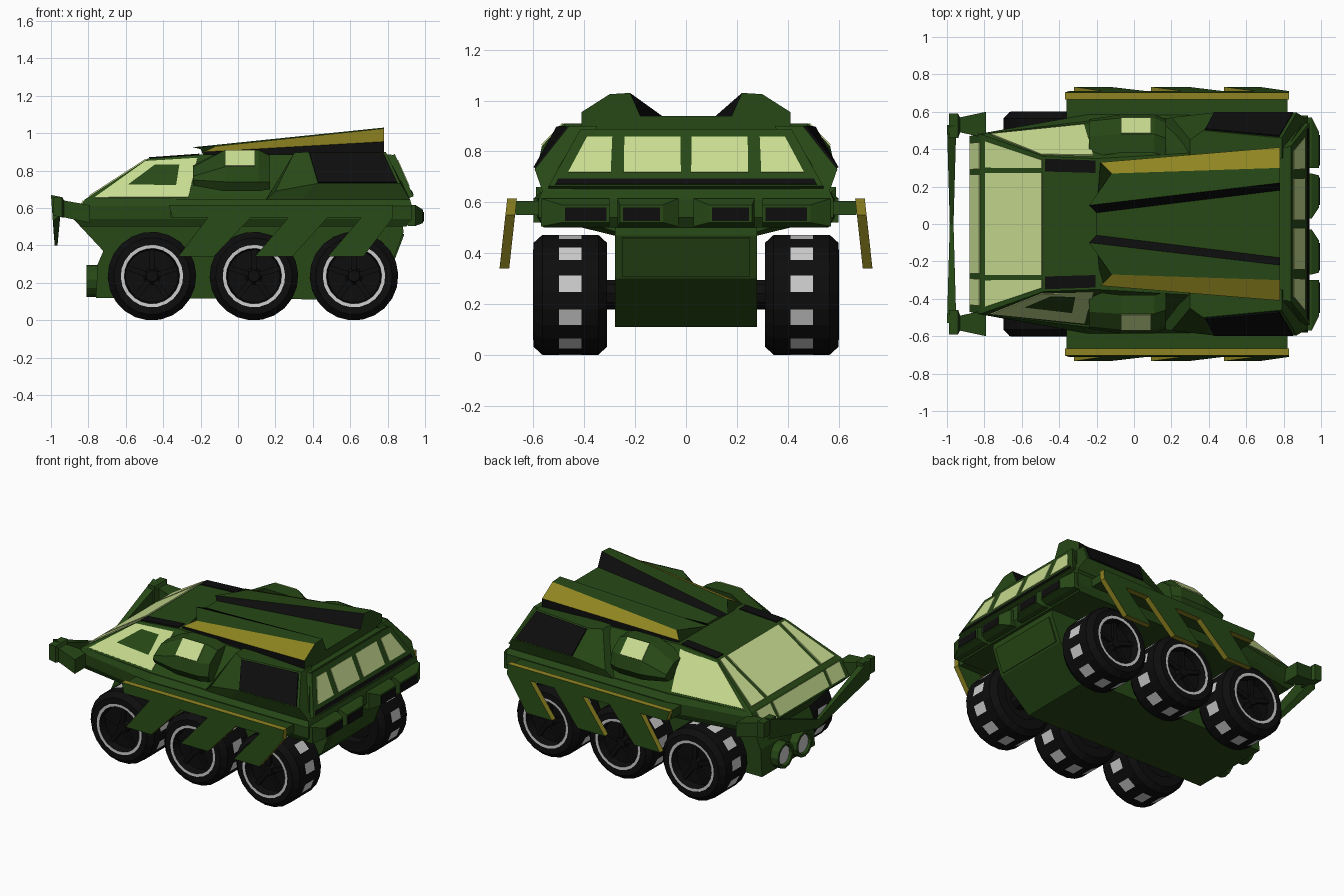
import bpy, bmesh, math
from mathutils import Vector

if "Cube" in bpy.data.objects:
    bpy.data.objects.remove(bpy.data.objects["Cube"])


def material(name, rgb):
    m = bpy.data.materials.new(name)
    m.diffuse_color = (*rgb, 1)
    m.use_nodes = True
    m.node_tree.nodes["Principled BSDF"].inputs["Base Color"].default_value = m.diffuse_color
    return m


GREEN = material("green paint", (.02, .065, .008))
YELLOW = material("yellow trim", (.27, .23, .015))
BLACK = material("black", (.004, .004, .004))
GLASS = material("pale glass", (.58, .72, .28))
LIGHT = material("light grey", (.6, .6, .6))


def loft(name, sections, mat=GREEN, seg=None, mirror=False, caps=True):
    """Skin closed rings of points; seg maps ring segment index to a material."""
    seg = seg or {}
    mats = [mat] + [m for m in dict.fromkeys(seg.values()) if m != mat]
    bm = bmesh.new()
    rings = [[bm.verts.new(p) for p in s] for s in sections]
    n = len(rings[0])
    for a, b in zip(rings, rings[1:]):
        for i in range(n):
            f = bm.faces.new((a[i], a[(i + 1) % n], b[(i + 1) % n], b[i]))
            f.material_index = mats.index(seg.get(i, mat))
    if caps:
        bm.faces.new(rings[0])
        bm.faces.new(rings[-1])
    return finish(name, bm, mats, mirror)


def finish(name, bm, mats, mirror):
    bmesh.ops.recalc_face_normals(bm, faces=bm.faces)
    me = bpy.data.meshes.new(name)
    bm.to_mesh(me)
    bm.free()
    for m in mats:
        me.materials.append(m)
    ob = bpy.data.objects.new(name, me)
    bpy.context.collection.objects.link(ob)
    if mirror:
        mod = ob.modifiers.new("mirror", 'MIRROR')
        mod.use_axis = (False, True, False)
    return ob


def panel(name, quad, uvs, mat, t=.006, mirror=False):
    """Thin plate on part of a quad face, given in face coordinates."""
    a, b, c, d = map(Vector, quad)
    pts = [a.lerp(b, u).lerp(d.lerp(c, u), v) for u, v in uvs]
    nrm = (c - a).cross(d - b).normalized()
    if nrm.dot((a + b + c + d) / 4 - Vector((0, 0, .45))) < 0:
        nrm = -nrm
    return loft(name, [[p - nrm * .01 for p in pts], [p + nrm * t for p in pts]], mat, mirror=mirror)


def rect(u0, u1, v0, v1):
    return [(u0, v0), (u1, v0), (u1, v1), (u0, v1)]


def sym(pts):
    return list(pts) + [(x, -y, z) for x, y, z in reversed(pts)]


def xrect(x, y0, y1, z0, z1):
    return [(x, y0, z0), (x, y1, z0), (x, y1, z1), (x, y0, z1)]


# Lower hull: side profile swept across y
keel = [(-.86, .52), (-.72, .37), (-.75, .3), (-.76, .12), (-.6, .12), (.6, .11),
        (.82, .3), (.885, .47), (.88, .52)]
loft("lower_hull", [[(x, y, z) for x, z in keel] for y in (-.28, .28)])
back = [(.82, -.28, .3), (.82, .28, .3), (.885, .28, .47), (.885, -.28, .47)]
panel("rear_hatch", back, rect(.05, .95, .06, .95), GREEN, .008)

# Belt around the vehicle
loft("belt", [sym([(f, fy, z), (-.25, my, z), (r, ry, z)]) for z, f, fy, my, r, ry in (
    (.50, -.84, .46, .56, .90, .56), (.54, -.88, .47, .585, .93, .58),
    (.61, -.84, .48, .585, .93, .58), (.645, -.82, .48, .55, .92, .565))])
nose = [(-.88, -.47, .54), (-.88, .47, .54), (-.82, .475, .645), (-.82, -.475, .645)]
panel("nose_window", nose, rect(.22, .78, .1, .93), GLASS)
panel("nose_side_window", nose, rect(.81, .96, .1, .93), GLASS, mirror=True)

# Cabin
low = [(-.82, .48, .645), (-.25, .54, .645), (.915, .56, .645)]
top = [(-.48, .36, .865), (-.2, .35, .885), (.82, .41, .885)]
loft("cabin", [sym(low), sym(top)])
flip = lambda p: (p[0], -p[1], p[2])
screen = [flip(low[0]), low[0], top[0], flip(top[0])]
panel("windscreen", screen, [(.21, .08), (.79, .08), (.875, .97), (.125, .97)], GLASS)
panel("windscreen_side", screen, [(.82, .08), (.97, .08), (.97, .97), (.91, .97)], GLASS, mirror=True)
panel("cabin_side_window", [low[0], low[1], top[1], top[0]],
      [(.07, .04), (.97, .04), (.96, .92), (.04, .92)], GLASS, mirror=True)
panel("roof_vent", [flip(top[0]), top[0], top[1], flip(top[1])],
      rect(.89, .985, .02, .98), BLACK, mirror=True)

# Rear window frame and panes
rear = [(.92, -.54, .655), (.92, .54, .655), (.82, .415, .88), (.82, -.415, .88)]
panel("rear_frame", rear, rect(0, 1, 0, 1), GREEN, .02)
panel("rear_stripe", rear, rect(.02, .98, .03, .13), BLACK, .024)
panel("rear_window", rear, [(.52, .24), (.74, .24), (.78, .86), (.525, .86)], GLASS, .024, True)
panel("rear_corner_window", rear, [(.79, .24), (.955, .24), (.95, .86), (.835, .86)], GLASS, .024, True)

# Rear lamp housings
for nm, a, b in (("outer", (.30, .57), (.30, .49)), ("inner", (.03, .27), (.09, .26))):
    end = xrect(.99, *b, .52, .59)
    loft("rear_lamp_" + nm, [xrect(.91, *a, .505, .615), xrect(.95, *a, .505, .615), end], mirror=True)
    panel("rear_lamp_slot_" + nm, end, rect(.07, .93, .1, .85), BLACK, .004, True)

# Roof deck with two rising fins
fin_front = [(-.18, .33, .87), (-.18, .33, .90), (-.12, .27, .93), (-.24, .1, .925), (-.2, .06, .915)]
fin_rear = [(.78, .41, .87), (.78, .41, .955), (.78, .30, 1.025), (.78, .22, 1.03), (.78, .18, .94)]
loft("roof_deck", [sym(fin_front), sym(fin_rear)], GREEN,
     {0: BLACK, 8: BLACK, 1: YELLOW, 7: YELLOW, 3: BLACK, 5: BLACK})

# Side fairings with dark panel
fa = [(.15, .45, .645), (.15, .56, .645), (.2, .57, .69), (.3, .45, .895), (.3, .35, .895)]
fb = [(.34, .45, .645), (.34, .565, .645), (.42, .595, .73), (.37, .5, .9), (.37, .35, .9)]
fc = [(.92, .45, .645), (.92, .565, .645), (.87, .595, .73), (.79, .46, .9), (.79, .35, .9)]
loft("side_fairing", [fa, fb, fc], mirror=True)
panel("side_dark_panel", [fb[2], fc[2], fc[3], fb[3]], rect(.02, .96, .02, .96), BLACK, .008, True)


# Side lookout pods
def pod(x, *yz):
    return [(x, y, z) for y, z in yz]


body = ((.42, .69), (.55, .69), (.585, .74), (.567, .82), (.48, .91), (.38, .91))
pb, pc = pod(-.07, *body), pod(.11, *body)
loft("side_pod", [pod(-.24, (.42, .72), (.54, .72), (.56, .75), (.55, .77), (.47, .82), (.36, .83)), pb, pc,
                  pod(.17, (.42, .70), (.54, .70), (.56, .74), (.54, .82), (.46, .88), (.36, .88))],
     mirror=True)
panel("side_pod_window", [pb[3], pc[3], pc[4], pb[4]], rect(0, .9, .03, .97), GLASS, mirror=True)

# Side skirts: comb outline, green faces and yellow edges
comb = [(-.37, .615), (.83, .615), (.83, .55), (.67, .34), (.48, .34), (.66, .55), (.48, .55), (.29, .34),
        (.09, .34), (.27, .55), (.07, .55), (-.13, .34), (-.32, .34), (-.16, .55), (-.35, .55)]
loft("side_skirt", [[(x, y + (.615 - z) * .11, z) for x, z in comb] for y in (.665, .703)], GREEN,
     {i: YELLOW for i in range(len(comb))}, True)
loft("skirt_bracket", [xrect(-.36, .52, .67, .55, .605), xrect(.82, .55, .67, .55, .605)], mirror=True)

# Front bumper arms and V-shaped bar
loft("bumper_arm", [xrect(-.99, .46, .59, .56, .66), xrect(-.94, .46, .59, .55, .66),
                    xrect(-.93, .49, .57, .55, .64), xrect(-.79, .46, .60, .52, .615)], mirror=True)
tip = ((-1, .67), (-.95, .66), (-.95, .56), (-.99, .53))
mid = ((-.985, .46), (-.965, .46), (-.965, .40), (-.98, .40))
loft("bumper_bar", [[(x, y, z) for x, z in s] for y, s in ((-.53, tip), (0, mid), (.53, tip))])


# Lathed parts: profile of (radius, offset) around an x or y axis
def lathe(name, prof, centre, axis, n, mat, seg=None, blocks=None, mirror=True):
    mats = [mat, LIGHT]
    bm = bmesh.new()
    rings = []
    for r, o in prof:
        ring = []
        for k in range(n):
            a = 2 * math.pi * (k + .15) / n
            c, s = r * math.cos(a), r * math.sin(a)
            ring.append(bm.verts.new(Vector(centre) + Vector((c, o, s) if axis == 'y' else (o, c, s))))
        rings.append(ring)
    for j, (a, b) in enumerate(zip(rings, rings[1:])):
        for k in range(n):
            f = bm.faces.new((a[k], a[(k + 1) % n], b[(k + 1) % n], b[k]))
            f.material_index = int(j == seg or (j == blocks and k % 2 == 0))
    bm.faces.new(rings[0]).material_index = int(seg == -1)
    bm.faces.new(rings[-1])
    return finish(name, bm, mats, mirror)


# Wheels with pale rim ring and tread blocks, and axles
tyre = [(.03, .115), (.045, .09), (.14, .09), (.148, .145), (.167, .146), (.205, .145),
        (.237, .11), (.237, .045), (.237, -.045), (.237, -.11), (.205, -.145), (.14, -.145), (.13, -.1)]
for nm, x in (("front", -.46), ("middle", .085), ("rear", .62)):
    lathe("wheel_" + nm, tyre, (x, .455, .236), 'y', 22, BLACK, 3, 7)
    lathe("axle_" + nm, [(.06, .12), (.06, -.12)], (x, .26, .236), 'y', 10, BLACK)
    for k in range(5):
        a = 2 * math.pi * k / 5 + .3
        u, w = Vector((math.cos(a), 0, math.sin(a))), Vector((-math.sin(a), 0, math.cos(a))) * .014
        c = Vector((x, .54, .236))
        quad = [c + u * .03 - w, c + u * .145 - w, c + u * .145 + w, c + u * .03 + w]
        loft("spoke_" + nm, [quad, [p + Vector((0, .025, 0)) for p in quad]], BLACK, mirror=True)

# Headlights
lathe("headlight", [(.06, -.045), (.068, -.06), (.085, -.06), (.085, .06)], (-.75, .1, .21), 'x', 12, GREEN, -1)
